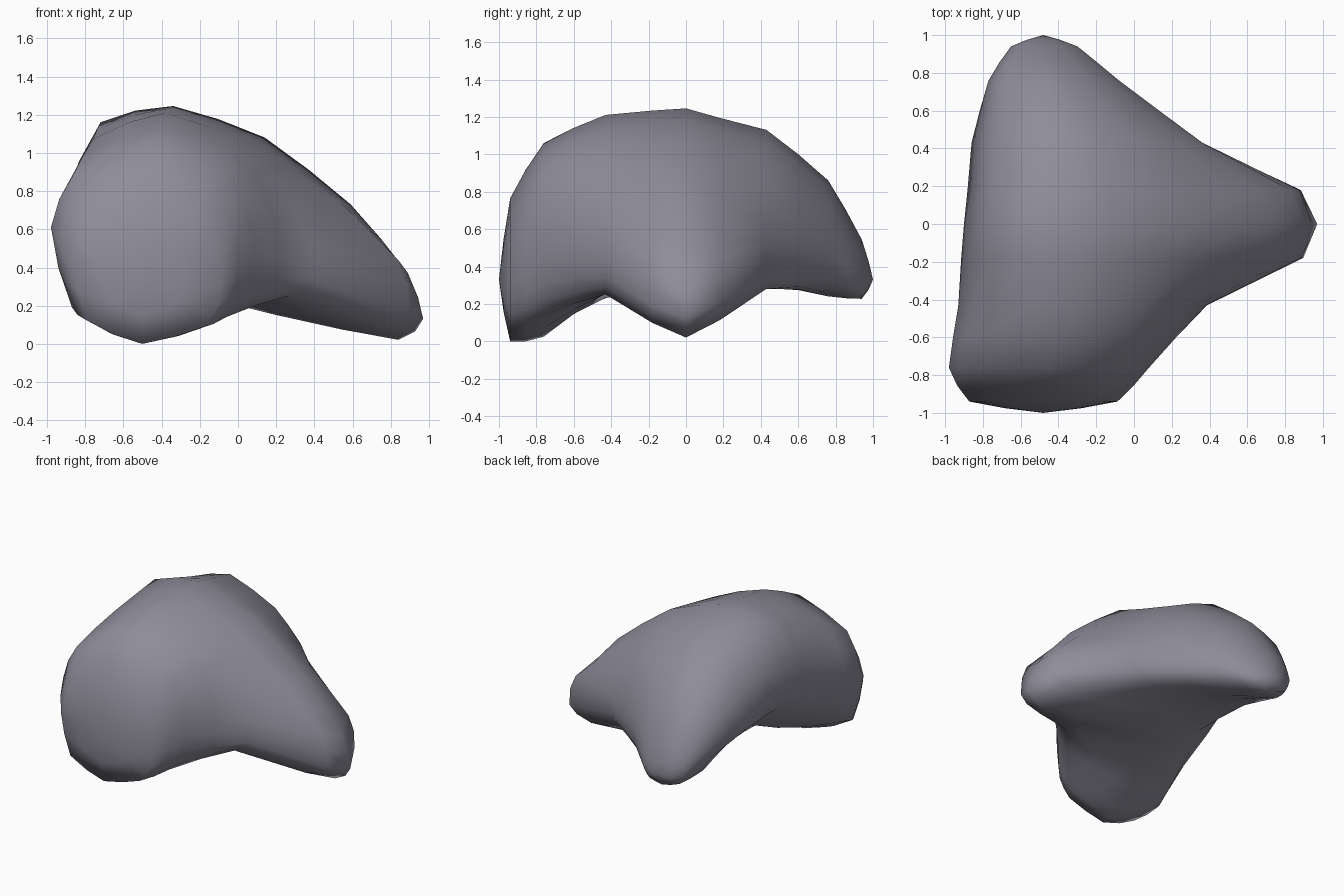
import bpy, bmesh
from mathutils import Vector

if "Cube" in bpy.data.objects:
    bpy.data.objects.remove(bpy.data.objects["Cube"])

# Outlines (x, z) of the body at five stations along y, running from the back
# edge over the top to the snout and back along the underside
Y_STATIONS = [-0.76, -0.43, 0.0, 0.43, 0.76]
front_side = [(-.98, .62), (-.86, .90), (-.45, 1.07), (-.10, .95), (.04, .75),
              (.08, .55), (.06, .32), (-.06, .15), (-.48, .035), (-.87, .20)]
front_mid = [(-.93, .66), (-.76, 1.08), (-.38, 1.22), (.05, 1.05), (.27, .80),
             (.38, .52), (.38, .35), (.27, .26), (-.10, .27), (-.74, .24)]
middle = [(-.90, .75), (-.72, 1.17), (-.34, 1.255), (.14, 1.09), (.59, .74),
          (.89, .38), (.97, .14), (.84, .03), (.20, .16), (-.60, .38)]
back_mid = [(-.86, .66), (-.70, 1.02), (-.37, 1.14), (.02, .98), (.24, .76),
            (.36, .53), (.35, .38), (.24, .29), (-.15, .31), (-.66, .42)]
back_side = [(-.77, .56), (-.68, .77), (-.45, .87), (-.24, .78), (-.13, .65),
             (-.08, .52), (-.09, .39), (-.17, .30), (-.38, .25), (-.68, .34)]


def mid(a, b, c, d, bulge):
    """Midpoint between b and c: straight at bulge 0, fully curved at 1."""
    return (b + c) / 2 + (b + c - a - d) * bulge / 16


def ring(points, y):
    return [Vector((x, y, z)) for x, z in points]


def cap_rim(src, src_center, center, scale):
    """Shrunken, shifted copy of a section for the rounded lobe end."""
    return [center + (p - src_center) * scale for p in src]


def refine_loop(r):
    """Double the points of a closed ring."""
    n, out = len(r), []
    for i in range(n):
        out += [r[i], mid(r[i - 1], r[i], r[(i + 1) % n], r[(i + 2) % n], 0.5)]
    return out


# Stack of sections with both lobe ends closed to a pole
rings = [ring(s, y) for s, y in zip(
    (front_side, front_mid, middle, back_mid, back_side), Y_STATIONS)]
front_rim = cap_rim(rings[0], Vector((-.45, -.76, .55)), Vector((-.48, -.94, .39)), .74)
back_rim = cap_rim(rings[-1], Vector((-.425, .76, .56)), Vector((-.475, .94, .395)), .51)
rings = [front_rim] + rings + [back_rim]
rings = [refine_loop(r) for r in rings]
N = len(rings[0])
front_pole = [Vector((-.48, -1, .34))] * N
back_pole = [Vector((-.48, 1, .34))] * N


def opposite(r):
    return r[N // 2:] + r[:N // 2]


rings = [opposite(rings[0]), front_pole] + rings + [back_pole, opposite(rings[-1])]


def round_snout(row):
    """Pull a row beside the centre inward in y and forward at the snout."""
    for p in row:
        p.y *= 0.18 / abs(p.y)
        w = min(max((p.x - .1) / .57, 0), 1)
        p.x += 0.2 * w * w
        if p.z < .3:
            p.z -= 0.04 * w


# Double the rows along y
rows = []
for k in range(1, len(rings) - 2):
    rows.append(rings[k])
    row = [mid(*(rings[k + j][i] for j in (-1, 0, 1, 2)), 0.35) for i in range(N)]
    if abs(row[0].y) < 0.3:
        round_snout(row)
    rows.append(row)
rows.append(rings[-2])

# Skin the rows
bm = bmesh.new()
grid = [[bm.verts.new(p) for p in r] for r in rows]
for a, b in zip(grid, grid[1:]):
    for i in range(N):
        j = (i + 1) % N
        bm.faces.new((a[i], a[j], b[j], b[i]))
bmesh.ops.remove_doubles(bm, verts=bm.verts, dist=0.0005)
bmesh.ops.recalc_face_normals(bm, faces=bm.faces)
low = min(v.co.z for v in bm.verts)
bmesh.ops.translate(bm, verts=bm.verts, vec=(0, 0, -low))
for f in bm.faces:
    f.smooth = True

mesh = bpy.data.meshes.new("three_lobed_body")
bm.to_mesh(mesh)
bm.free()

# Single grey colour
mat = bpy.data.materials.new("stone grey")
mat.diffuse_color = (0.27, 0.265, 0.32, 1)
mat.use_nodes = True
mat.node_tree.nodes["Principled BSDF"].inputs["Base Color"].default_value = mat.diffuse_color
mesh.materials.append(mat)
bpy.context.collection.objects.link(bpy.data.objects.new("three_lobed_body", mesh))
